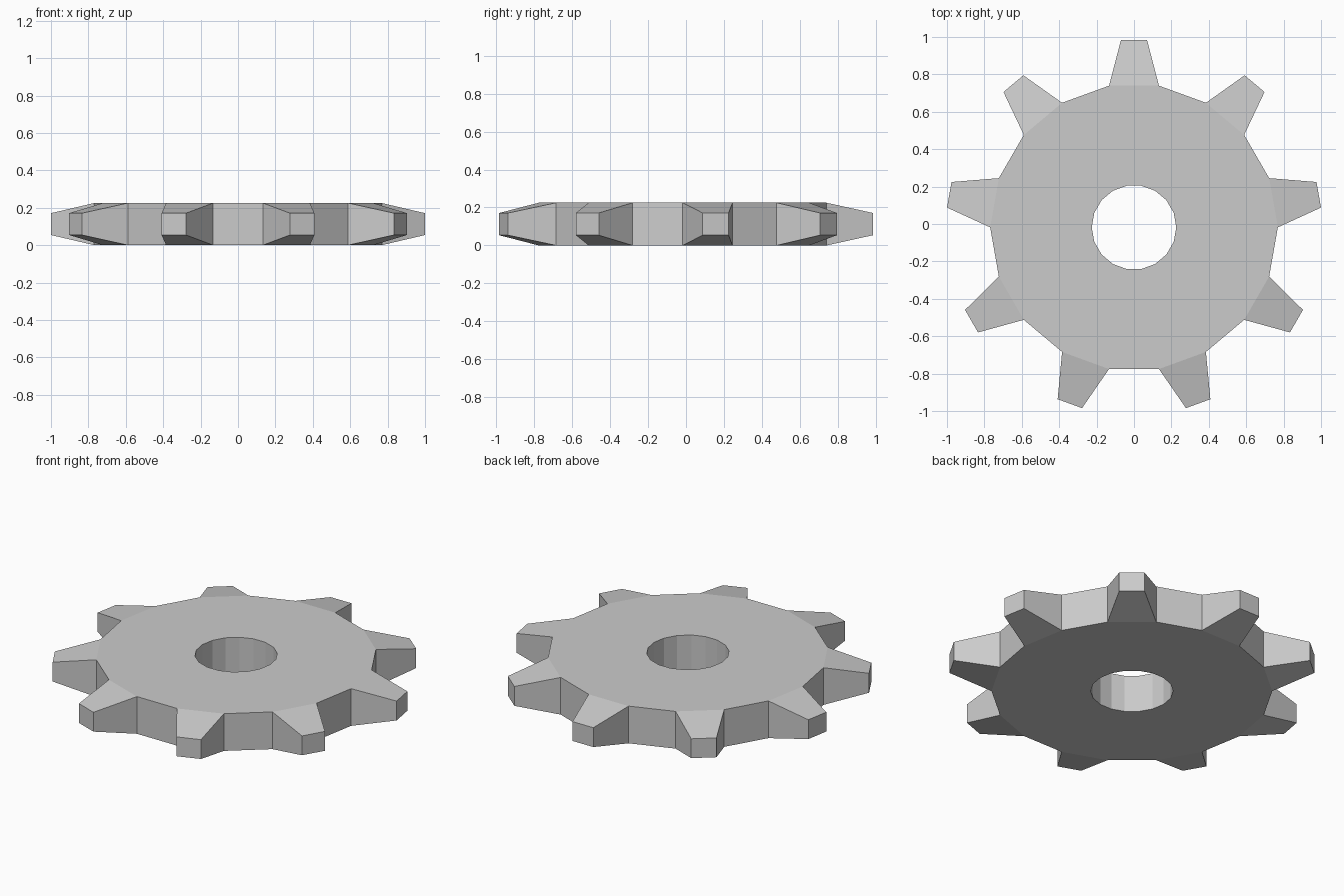
import bpy, bmesh, math
from mathutils import Vector

if "Cube" in bpy.data.objects:
    bpy.data.objects.remove(bpy.data.objects["Cube"])

N = 18               # sides of the body; every other side carries a tooth
R_BODY, R_HOLE, R_TIP = 0.769, 0.226, 1.003
HEIGHT, TAPER = 0.225, 0.52
CY = -0.018          # hub centre, so the odd tooth count is centred in y

bm = bmesh.new()

def ring(radius, z):
    # flat side faces +y
    return [bm.verts.new((radius * math.cos(2 * math.pi * i / N),
                          CY + radius * math.sin(2 * math.pi * i / N), z))
            for i in range(N)]

# Ring body with a straight bore
outer_b, outer_t = ring(R_BODY, 0), ring(R_BODY, HEIGHT)
inner_b, inner_t = ring(R_HOLE, 0), ring(R_HOLE, HEIGHT)
sides = []
for i in range(N):
    j = (i + 1) % N
    bm.faces.new((outer_t[i], outer_t[j], inner_t[j], inner_t[i]))
    bm.faces.new((outer_b[j], outer_b[i], inner_b[i], inner_b[j]))
    bm.faces.new((inner_b[j], inner_b[i], inner_t[i], inner_t[j]))
    sides.append(bm.faces.new((outer_b[i], outer_b[j], outer_t[j], outer_t[i])))

# Tapered teeth: extrude alternate sides and shrink the tips
bm.normal_update()
teeth = sides[0::2]
normals = [f.normal.copy() for f in teeth]
reach = R_TIP - R_BODY * math.cos(math.pi / N)
for face, n in zip(teeth, normals):
    tip = bmesh.ops.extrude_discrete_faces(bm, faces=[face])["faces"][0]
    c = tip.calc_center_median()
    for v in tip.verts:
        v.co = c + (v.co - c) * TAPER + n * reach

bmesh.ops.recalc_face_normals(bm, faces=bm.faces[:])
mesh = bpy.data.meshes.new("gear_wheel")
bm.to_mesh(mesh)
bm.free()
gear = bpy.data.objects.new("gear_wheel", mesh)
bpy.context.collection.objects.link(gear)
